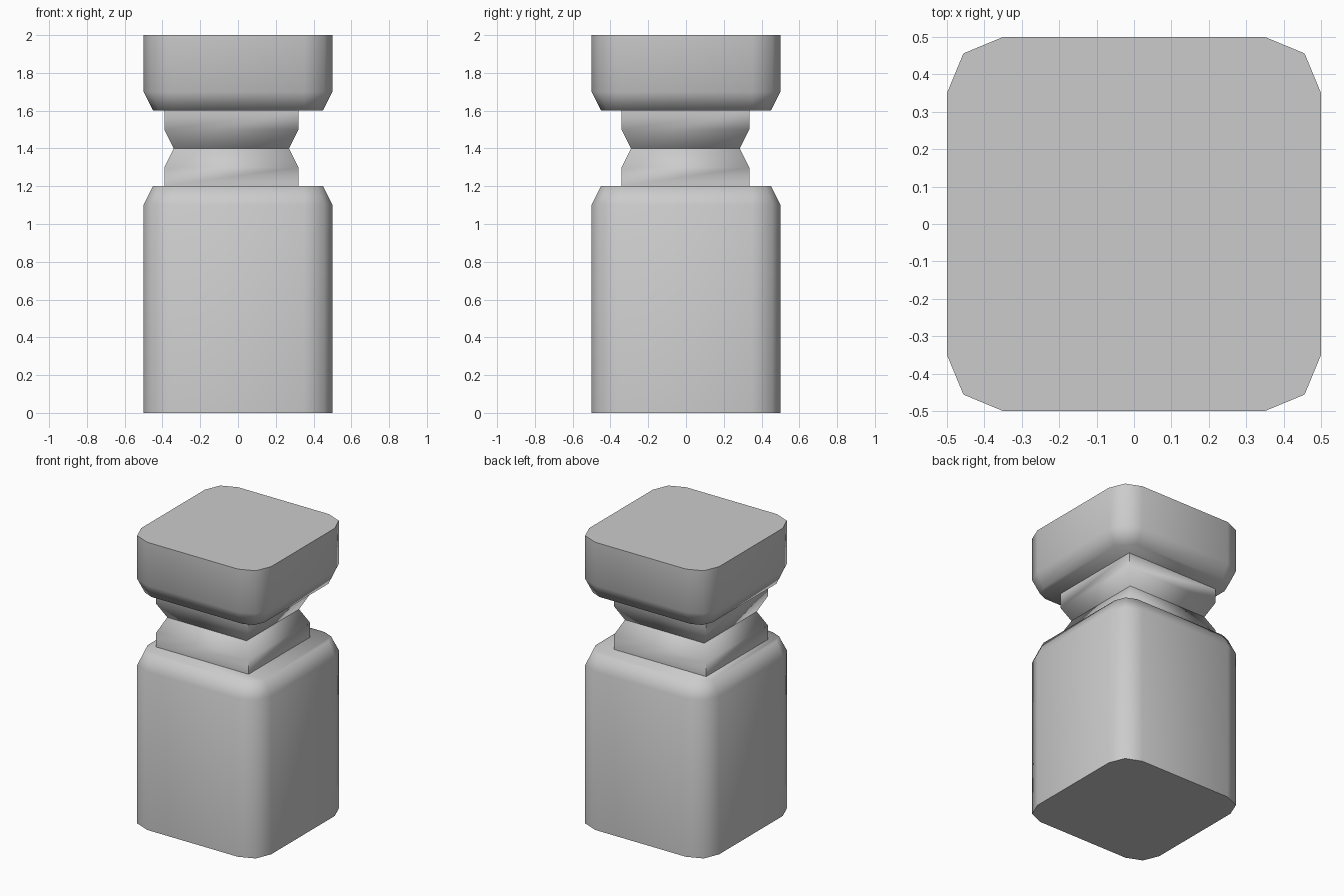
import bpy, bmesh, math

if "Cube" in bpy.data.objects:
    bpy.data.objects.remove(bpy.data.objects["Cube"])


def outline(half, radius, cx=0.0, cy=0.0):
    """Square outline; corners rounded with two segments if radius > 0."""
    pts = []
    for k in range(4):
        a0 = k * math.pi / 2
        sx, sy = [(1, 1), (-1, 1), (-1, -1), (1, -1)][k]
        hx, hy = half[0] - radius, half[1] - radius
        steps = range(3) if radius > 0 else [0]
        for i in steps:
            a = a0 + i * math.pi / 4
            pts.append((cx + sx * hx + radius * math.cos(a),
                        cy + sy * hy + radius * math.sin(a)))
    return pts


def loft(name, rings, capped=True):
    """Skin a stack of (z, outline) rings from bottom to top."""
    bm = bmesh.new()
    loops = [[bm.verts.new((x, y, z)) for x, y in pts] for z, pts in rings]
    n = len(loops[0])
    for lo, hi in zip(loops, loops[1:]):
        for i in range(n):
            j = (i + 1) % n
            bm.faces.new((lo[i], lo[j], hi[j], hi[i]))
    if capped:
        bm.faces.new(loops[0][::-1])
        bm.faces.new(loops[-1])
    mesh = bpy.data.meshes.new(name)
    bm.to_mesh(mesh)
    bm.free()
    obj = bpy.data.objects.new(name, mesh)
    bpy.context.collection.objects.link(obj)
    bpy.ops.object.select_all(action='DESELECT')
    obj.select_set(True)
    bpy.context.view_layer.objects.active = obj
    bpy.ops.object.shade_smooth_by_angle(angle=math.radians(80))
    return obj


full = outline((0.5, 0.5), 0.15)
inset = outline((0.45, 0.45), 0.10)

# Tall lower block and short upper block, chamfered towards the neck
loft("lower_block", [(0, full), (1.1, full), (1.2, inset)])
loft("upper_block", [(1.6, inset), (1.7, full), (2.0, full)])

# Pinched square neck, two mirrored halves, set slightly to the left
neck_wide = outline((0.355, 0.338), 0, -0.035, -0.003)
neck_waist = outline((0.305, 0.288), 0, -0.035, -0.003)
loft("neck_lower", [(1.2, neck_wide), (1.3, neck_wide), (1.4, neck_waist)], capped=False)
loft("neck_upper", [(1.4, neck_waist), (1.5, neck_wide), (1.6, neck_wide)], capped=False)
